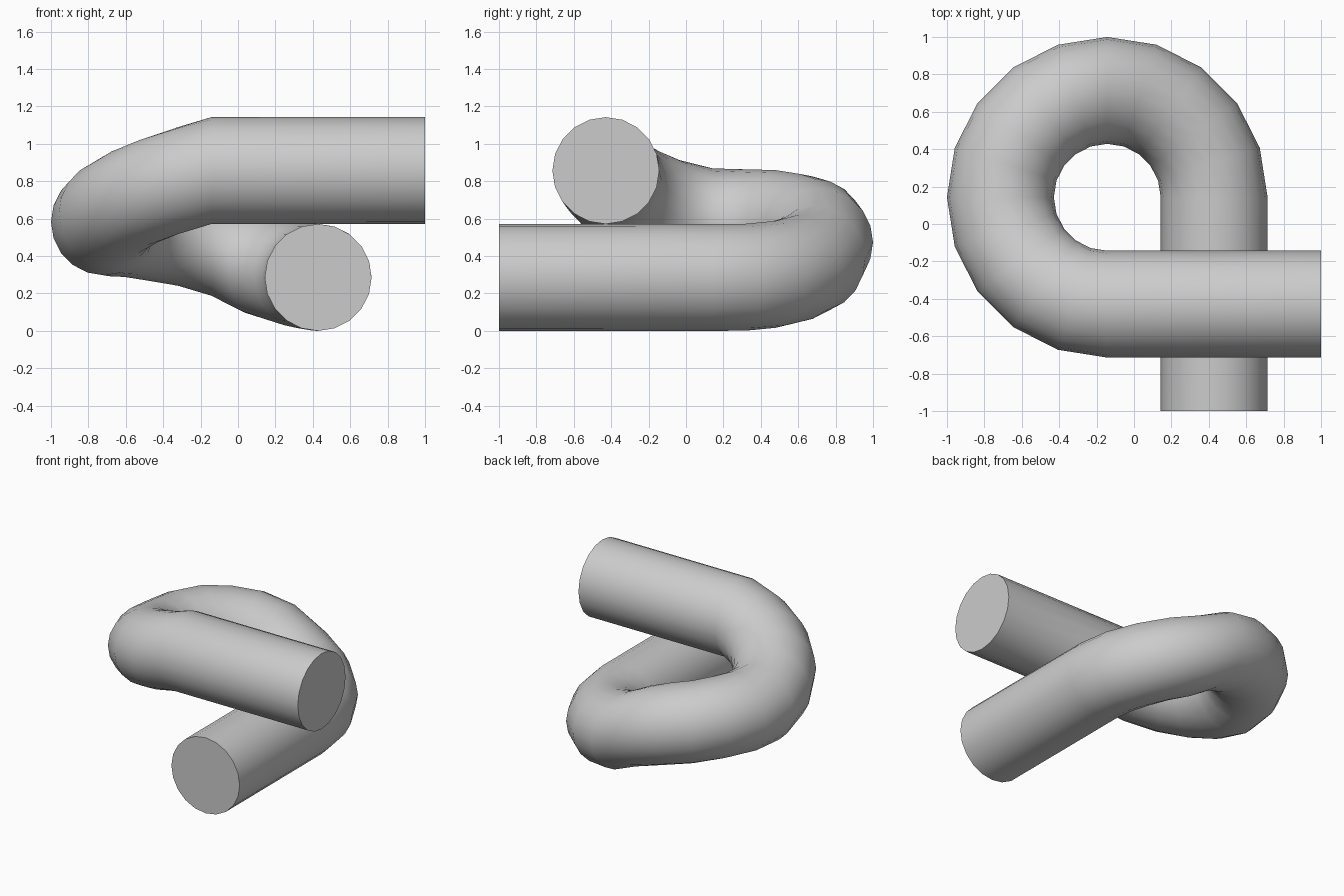
import bpy, bmesh
from math import cos, sin, pi, radians
from mathutils import Vector

if "Cube" in bpy.data.objects:
    bpy.data.objects.remove(bpy.data.objects["Cube"])

U = 1 / 7                 # layout module
TUBE_R, LOOP_R = 2 * U, 4 * U
SIDES = 20
CENTRE = Vector((-U, U, 0))

# Height of the tube centre at every 18 degrees of the three-quarter loop
heights = [0.286, 0.287, 0.302, 0.336, 0.384, 0.474, 0.527, 0.554,
           0.574, 0.578, 0.583, 0.627, 0.687, 0.747, 0.804, 0.857]

# Path stations: centre point and outward direction of each upright section
stations = [(Vector((3 * U, -1, 2 * U)), Vector((1, 0, 0)))]
for i, z in enumerate(heights):
    a = radians(18 * i)
    out = Vector((cos(a), sin(a), 0))
    stations.append((CENTRE + out * LOOP_R + Vector((0, 0, z)), out))
stations.append((Vector((1, -3 * U, 6 * U)), Vector((0, -1, 0))))

# Sweep the round section along the stations
bm = bmesh.new()
rings = []
for p, out in stations:
    rings.append([bm.verts.new(p + out * TUBE_R * cos(2 * pi * k / SIDES)
                               + Vector((0, 0, TUBE_R * sin(2 * pi * k / SIDES))))
                  for k in range(SIDES)])
for r0, r1 in zip(rings, rings[1:]):
    for k in range(SIDES):
        n = (k + 1) % SIDES
        bm.faces.new((r0[k], r0[n], r1[n], r1[k]))

# Flat end caps
bm.faces.new(rings[0])
bm.faces.new(rings[-1])
bmesh.ops.recalc_face_normals(bm, faces=bm.faces)

mesh = bpy.data.meshes.new("looped_tube")
bm.to_mesh(mesh)
bm.free()
tube = bpy.data.objects.new("looped_tube", mesh)
bpy.context.collection.objects.link(tube)
bpy.context.view_layer.objects.active = tube
tube.select_set(True)
bpy.ops.object.shade_smooth_by_angle(angle=radians(40))
